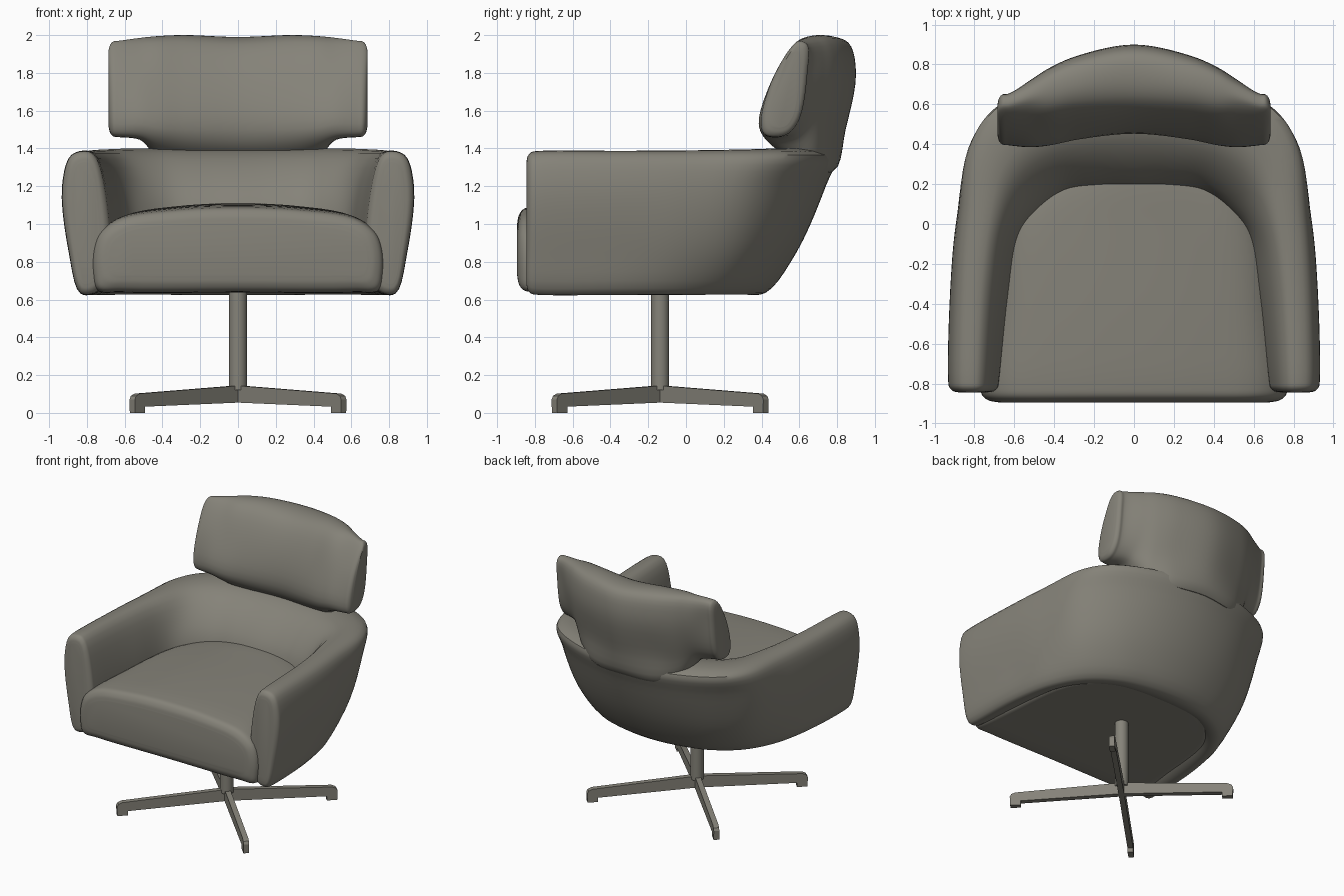
import bpy, bmesh, math
from mathutils import Vector, Matrix

if "Cube" in bpy.data.objects:
    bpy.data.objects.remove(bpy.data.objects["Cube"])

mat = bpy.data.materials.new("warm grey")
mat.diffuse_color = (0.235, 0.225, 0.19, 1)
mat.use_nodes = True
mat.node_tree.nodes["Principled BSDF"].inputs["Base Color"].default_value = mat.diffuse_color


def finish(name, bm, angle=40):
    bmesh.ops.recalc_face_normals(bm, faces=bm.faces)
    me = bpy.data.meshes.new(name)
    bm.to_mesh(me)
    bm.free()
    me.materials.append(mat)
    ob = bpy.data.objects.new(name, me)
    bpy.context.collection.objects.link(ob)
    bpy.ops.object.select_all(action='DESELECT')
    ob.select_set(True)
    bpy.context.view_layer.objects.active = ob
    bpy.ops.object.shade_smooth_by_angle(angle=math.radians(angle))
    return ob


def spline(pts, n, closed=False):
    """Centripetal Catmull-Rom curve through the points, n steps per span."""
    m = len(pts)
    if closed:
        q = [pts[-1]] + pts + pts[:2]
    else:
        q = [pts[0] * 2 - pts[1]] + pts + [pts[-1] * 2 - pts[-2]]
    out = []
    for i in range(m if closed else m - 1):
        p = q[i:i + 4]
        t = [0.0]
        for a, b in zip(p, p[1:]):
            t.append(t[-1] + max((b - a).length, 1e-5) ** 0.5)

        def mix(a, b, i0, i1, s):
            return a + (b - a) * ((s - t[i0]) / (t[i1] - t[i0]))
        for k in range(n):
            s = t[1] + (t[2] - t[1]) * k / n
            a1, a2, a3 = (mix(p[j], p[j + 1], j, j + 1, s) for j in range(3))
            out.append(mix(mix(a1, a2, 0, 2, s), mix(a2, a3, 1, 3, s), 1, 2, s))
    if not closed:
        out.append(pts[-1])
    return out


def loft(name, rings, around=5, along=6):
    """Smooth skin through closed rings, capped at both ends."""
    rings = [spline(r, around, True) for r in rings]
    lines = [spline(list(c), along) for c in zip(*rings)]
    bm = bmesh.new()
    v = [[bm.verts.new(p) for p in line] for line in lines]
    n, m = len(v), len(v[0])
    for i in range(n):
        for j in range(m - 1):
            bm.faces.new((v[i][j], v[(i + 1) % n][j], v[(i + 1) % n][j + 1], v[i][j + 1]))
    for j in (0, m - 1):
        bm.faces.new([line[j] for line in v])
    return finish(name, bm)


def inset(ring, d, axis, level):
    """Copy of a ring pulled in by d and moved to a level along an axis."""
    lo = [min(p[k] for p in ring) for k in range(3)]
    hi = [max(p[k] for p in ring) for k in range(3)]
    res = []
    for p in ring:
        q = p.copy()
        for k in range(3):
            if k == axis:
                q[k] = level
            else:
                half = (hi[k] - lo[k]) / 2
                mid = (hi[k] + lo[k]) / 2
                q[k] = mid + (p[k] - mid) * (1 - d / half)
        res.append(q)
    return res


def mirror(half):
    """Half list of rings ending on x = 0, completed on the other side."""
    return half + [[Vector((-p.x, p.y, p.z)) for p in r] for r in half[-2::-1]]


# wraparound shell: plan points of bottom, low, high, top outer, top inner, inner
plan = [
    [(.835, -.79), (.895, -.79), (.93, -.79), (.88, -.79), (.77, -.79), (.69, -.79)],
    [(.82, -.35), (.885, -.35), (.92, -.33), (.87, -.33), (.745, -.33), (.645, -.35)],
    [(.75, -.02), (.85, 0), (.89, .02), (.845, .04), (.70, 0), (.59, -.04)],
    [(.62, .20), (.75, .28), (.83, .34), (.81, .39), (.62, .26), (.49, .09)],
    [(.42, .34), (.56, .45), (.68, .53), (.70, .57), (.47, .38), (.35, .18)],
    [(.21, .40), (.30, .55), (.39, .68), (.41, .72), (.25, .44), (.18, .20)],
    [(0, .42), (0, .585), (0, .74), (0, .79), (0, .46), (0, .20)],
]
zs = [.635, .85, 1.2, 1.365, 1.375, 1.11]
half = []
for row in plan:
    ring = [Vector((x, y, z)) for (x, y), z in zip(row, zs)]
    b, i = ring[0], ring[5]
    ring += [Vector((i.x, i.y, .72)), Vector(((b.x + i.x) / 2, (b.y + i.y) / 2, .635))]
    half.append(ring)
front = half[0]
half = [inset(front, .055, 1, -.845), inset(front, .025, 1, -.838),
        inset(front, .006, 1, -.82)] + half
loft("shell_with_arms", mirror(half))

# headrest: (y, z) sections at growing x, with the neck at the centre
sections = {
    .63: [(.42, 1.47), (.395, 1.53), (.45, 1.75), (.56, 1.94), (.60, 1.97),
          (.645, 1.95), (.645, 1.8), (.60, 1.55), (.53, 1.47)],
    .52: [(.42, 1.46), (.385, 1.53), (.45, 1.75), (.575, 1.95), (.64, 1.985),
          (.70, 1.96), (.72, 1.8), (.655, 1.55), (.58, 1.46)],
    .42: [(.45, 1.42), (.395, 1.51), (.46, 1.75), (.58, 1.96), (.67, 1.995),
          (.755, 1.97), (.785, 1.8), (.72, 1.5), (.66, 1.34)],
    .28: [(.49, 1.39), (.425, 1.50), (.48, 1.75), (.60, 1.96), (.70, 2.0),
          (.81, 1.97), (.845, 1.8), (.785, 1.5), (.74, 1.28)],
    0: [(.52, 1.38), (.455, 1.50), (.50, 1.75), (.62, 1.95), (.75, 1.99),
        (.86, 1.96), (.90, 1.80), (.845, 1.50), (.78, 1.28)],
}
half = [[Vector((x, y, z)) for y, z in pts] for x, pts in sections.items()]
tip = half[0]
half = [inset(tip, .05, 0, .685), inset(tip, .02, 0, .676), inset(tip, .004, 0, .66)] + half
loft("headrest", mirror(half))

# seat cushion: crowned cross-section swept from front to back
prof = [(0, .64), (.62, .64), (.745, .65), (.77, .74), (.765, .88),
        (.73, .97), (.62, 1.05), (.35, 1.095), (0, 1.11)]
prof += [(-x, z) for x, z in prof[-2:0:-1]]


def seat_ring(y, w, top):
    return [Vector((x * w, y, .64 + (z - .64) * top)) for x, z in prof]


rings = [seat_ring(-.80, 1, .96), seat_ring(-.5, .96, .99), seat_ring(0, .87, 1),
         seat_ring(.2, .68, 1), seat_ring(.36, .42, .97)]
f = rings[0]
rings = [inset(f, .09, 1, -.894), inset(f, .045, 1, -.885), inset(f, .012, 1, -.86)] + rings
loft("seat_cushion", rings)

# pedestal column
CY = -.137
bm = bmesh.new()
bmesh.ops.create_cone(bm, cap_ends=True, segments=32, radius1=.048, radius2=.048, depth=.56,
                      matrix=Matrix.Translation((0, CY, .40)))
finish("pedestal_column", bm)

# four diagonal legs with small feet
leg = [(0, .055), (.715, .033), (.715, 0), (.79, 0), (.793, .07),
       (.782, .09), (.755, .102), (0, .145)]
for k, name in enumerate(("back_right", "back_left", "front_left", "front_right")):
    bm = bmesh.new()
    face = bm.faces.new([bm.verts.new((r, -.02, z)) for r, z in leg])
    ext = bmesh.ops.extrude_face_region(bm, geom=[face])
    bmesh.ops.translate(bm, vec=(0, .04, 0),
                        verts=[g for g in ext["geom"] if isinstance(g, bmesh.types.BMVert)])
    bm.transform(Matrix.Translation((0, CY, 0)) @ Matrix.Rotation(math.radians(45 + 90 * k), 4, 'Z'))
    finish(name + "_leg", bm, 30)
